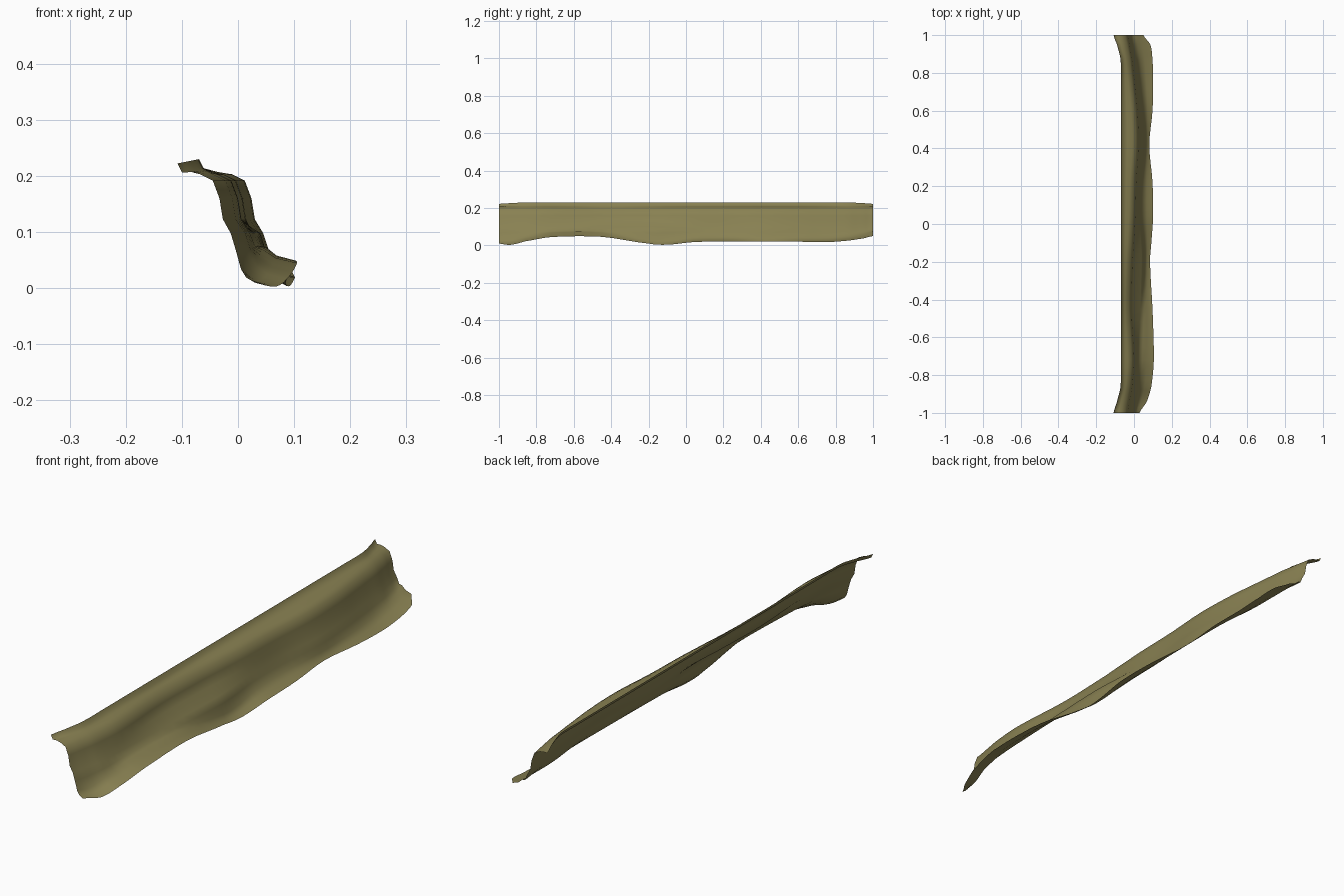
import bpy, bmesh

# stations along the bank: y, rim x, upper wall x, lower wall x, foot x, foot z
STATIONS = [
    (-1.00, -0.108, -0.045, 0.002, 0.030, 0.010),
    (-0.94, -0.090, -0.036, 0.012, 0.068, 0.003),
    (-0.86, -0.071, -0.022, 0.028, 0.092, 0.022),
    (-0.72, -0.070, -0.012, 0.036, 0.105, 0.045),
    (-0.45, -0.070, -0.026, 0.046, 0.098, 0.046),
    (-0.20, -0.070, -0.020, 0.055, 0.085, 0.010),
    (-0.10, -0.070, -0.013, 0.052, 0.092, 0.004),
    (0.04, -0.070, -0.005, 0.042, 0.101, 0.018),
    (0.22, -0.070, 0.000, 0.044, 0.098, 0.021),
    (0.42, -0.070, 0.012, 0.060, 0.081, 0.022),
    (0.60, -0.070, 0.006, 0.052, 0.098, 0.020),
    (0.76, -0.070, -0.010, 0.036, 0.101, 0.018),
    (0.87, -0.071, -0.022, 0.024, 0.098, 0.026),
    (0.95, -0.090, -0.036, 0.010, 0.087, 0.038),
    (1.00, -0.108, -0.045, 0.002, 0.050, 0.050),
]
STEPS = 4


def spline(a, b, c, d, t):
    return 0.5 * (2 * b + (c - a) * t + (2 * a - 5 * b + 4 * c - d) * t * t
                  + (3 * b - a - 3 * c + d) * t ** 3)


def section(y, rim, up, low, foot, fz):
    """Cross-section from the rim down the stepped wall to the foot lip."""
    drop = max(0, -0.070 - rim) * 0.2
    mid = foot - low
    return [(rim, y, 0.230 - drop),
            (rim + 0.008, y, 0.214 - drop),
            (0.5 * (rim + up) - 0.006, y, 0.207),
            (up - 0.022, y, 0.203),
            (up, y, 0.192),
            (up + 0.012, y, 0.160),
            (up + 0.018, y, 0.123),
            (low - 0.015, y, 0.098),
            (low - 0.006, y, 0.066 + fz * 0.2),
            (low + mid * 0.12, y, fz + 0.024),
            (low + mid * 0.45, y, fz + 0.009),
            (foot, y, fz)]


# sheet lofted along the stations
bm = bmesh.new()
rows = []
n = len(STATIONS)
for i in range(n - 1):
    p = [STATIONS[min(max(i + k, 0), n - 1)] for k in (-1, 0, 1, 2)]
    for s in range(STEPS + (i == n - 2)):
        t = s / STEPS
        v = [spline(*q, t) for q in zip(*p)]
        v[0] = p[1][0] + (p[2][0] - p[1][0]) * t
        rows.append([bm.verts.new(c) for c in section(*v)])
for a, b in zip(rows, rows[1:]):
    for j in range(len(a) - 1):
        f = bm.faces.new((a[j], a[j + 1], b[j + 1], b[j]))
        f.smooth = True
bm.normal_update()
if sum(f.normal.z for f in bm.faces) < 0:
    bmesh.ops.reverse_faces(bm, faces=bm.faces[:])

mesh = bpy.data.meshes.new("earth_bank")
bm.to_mesh(mesh)
bm.free()
bank = bpy.data.objects.new("earth_bank", mesh)
bpy.context.collection.objects.link(bank)

# single olive colour
mat = bpy.data.materials.new("olive_earth")
mat.diffuse_color = (0.25, 0.22, 0.085, 1)
mesh.materials.append(mat)
